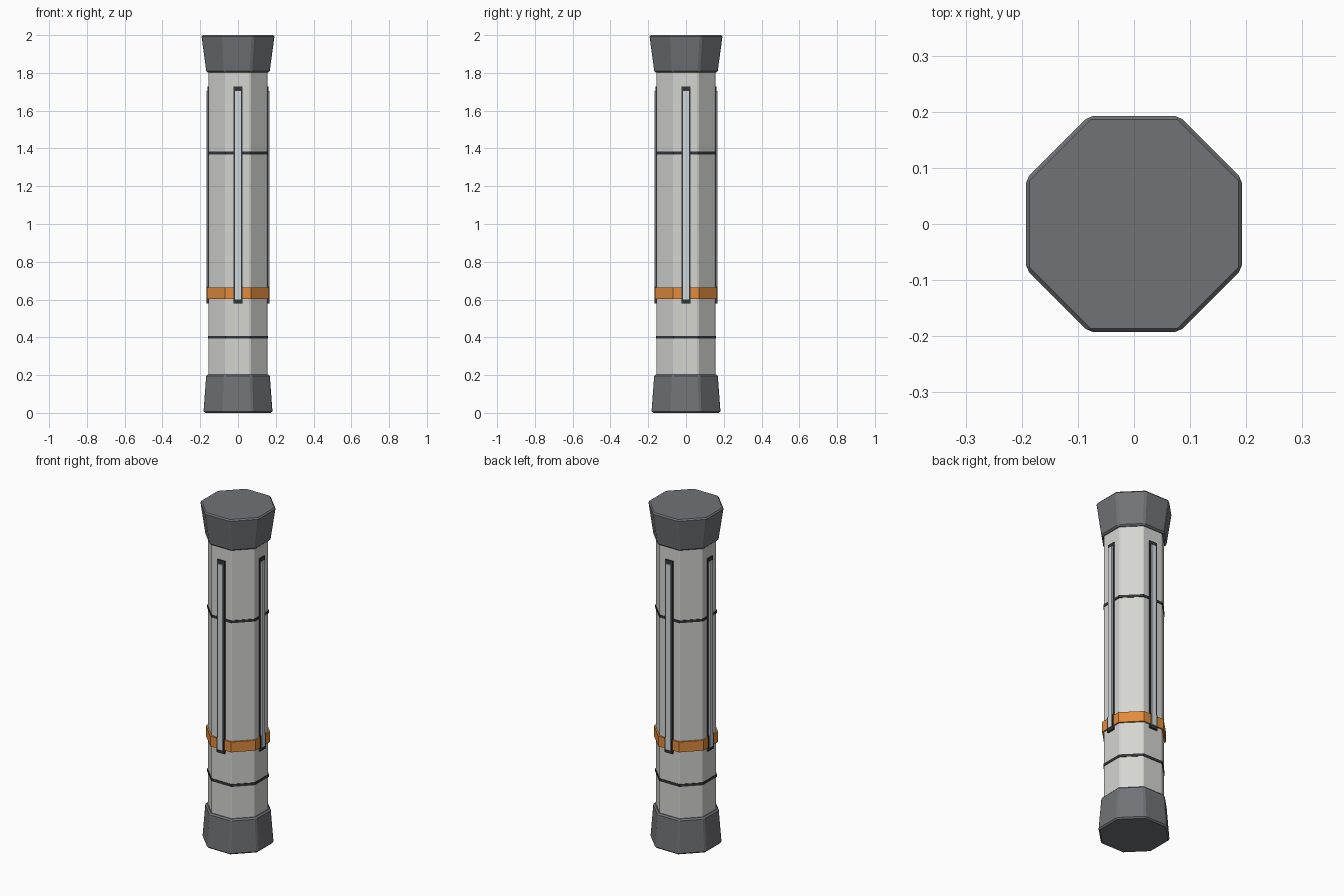
import bpy, bmesh, math

if "Cube" in bpy.data.objects:
    bpy.data.objects.remove(bpy.data.objects["Cube"])


def material(name, rgb):
    m = bpy.data.materials.new(name)
    m.diffuse_color = (*rgb, 1)
    m.use_nodes = True
    m.node_tree.nodes["Principled BSDF"].inputs["Base Color"].default_value = m.diffuse_color
    return m


PALE = material("pale_grey", (0.66, 0.66, 0.64))
DARK = material("dark_grey", (0.165, 0.17, 0.18))
BLACK = material("near_black", (0.033, 0.038, 0.041))
ORANGE = material("orange", (0.76, 0.26, 0.045))
LIGHT = material("light_panel", (0.65, 0.70, 0.72))


def finish(bm, name, mat, bevel):
    me = bpy.data.meshes.new(name)
    bmesh.ops.recalc_face_normals(bm, faces=bm.faces)
    bm.to_mesh(me)
    bm.free()
    me.materials.append(mat)
    ob = bpy.data.objects.new(name, me)
    bpy.context.collection.objects.link(ob)
    if bevel:
        mod = ob.modifiers.new("edge_bevel", 'BEVEL')
        mod.width = bevel
        mod.segments = 1
        mod.limit_method = 'ANGLE'
        mod.angle_limit = math.radians(30)
    return ob


def octagon(name, mat, z0, z1, half0, half1, bevel=0.0):
    """Eight-sided frustum, flats facing the axes; sizes are half widths."""
    bm = bmesh.new()
    k = math.cos(math.pi / 8)
    rings = []
    for z, h in ((z0, half0), (z1, half1)):
        rings.append([bm.verts.new((h / k * math.cos((i + 0.5) * math.pi / 4),
                                    h / k * math.sin((i + 0.5) * math.pi / 4), z))
                      for i in range(8)])
    lo, hi = rings
    for i in range(8):
        j = (i + 1) % 8
        bm.faces.new((lo[i], lo[j], hi[j], hi[i]))
    bm.faces.new(lo[::-1])
    bm.faces.new(hi)
    return finish(bm, name, mat, bevel)


def strip(name, mat, half_w, inner, outer, z0, z1, turn):
    """Upright plate on one of the four axis-facing sides."""
    bm = bmesh.new()
    bmesh.ops.create_cube(bm, size=1)
    for v in bm.verts:
        v.co = (v.co.x * 2 * half_w,
                -(inner + outer) / 2 + v.co.y * (outer - inner),
                (z0 + z1) / 2 + v.co.z * (z1 - z0))
    ob = finish(bm, name, mat, 0)
    ob.rotation_euler.z = turn * math.pi / 2
    return ob


# Main column with flared ends
octagon("column", PALE, 0.19, 1.81, 0.155, 0.155, 0.005)
octagon("base", DARK, 0.0, 0.203, 0.183, 0.168, 0.008)
octagon("top_cap", DARK, 1.802, 2.0, 0.167, 0.194, 0.008)

# Seams and coloured band
octagon("lower_seam", BLACK, 0.393, 0.408, 0.158, 0.158)
octagon("upper_seam", BLACK, 1.368, 1.383, 0.158, 0.158)
octagon("orange_band", ORANGE, 0.602, 0.663, 0.164, 0.164)

# Framed light strips on the four sides
for t, side in enumerate(("front", "right", "back", "left")):
    strip(side + "_strip_frame", BLACK, 0.025, 0.14, 0.1655 - 0.005, 0.58, 1.727, t)
    strip(side + "_frame_foot", BLACK, 0.025, 0.14, 0.1655, 0.58, 0.67, t)
    strip(side + "_light_strip", LIGHT, 0.016, 0.14, 0.168, 0.60, 1.704, t)
